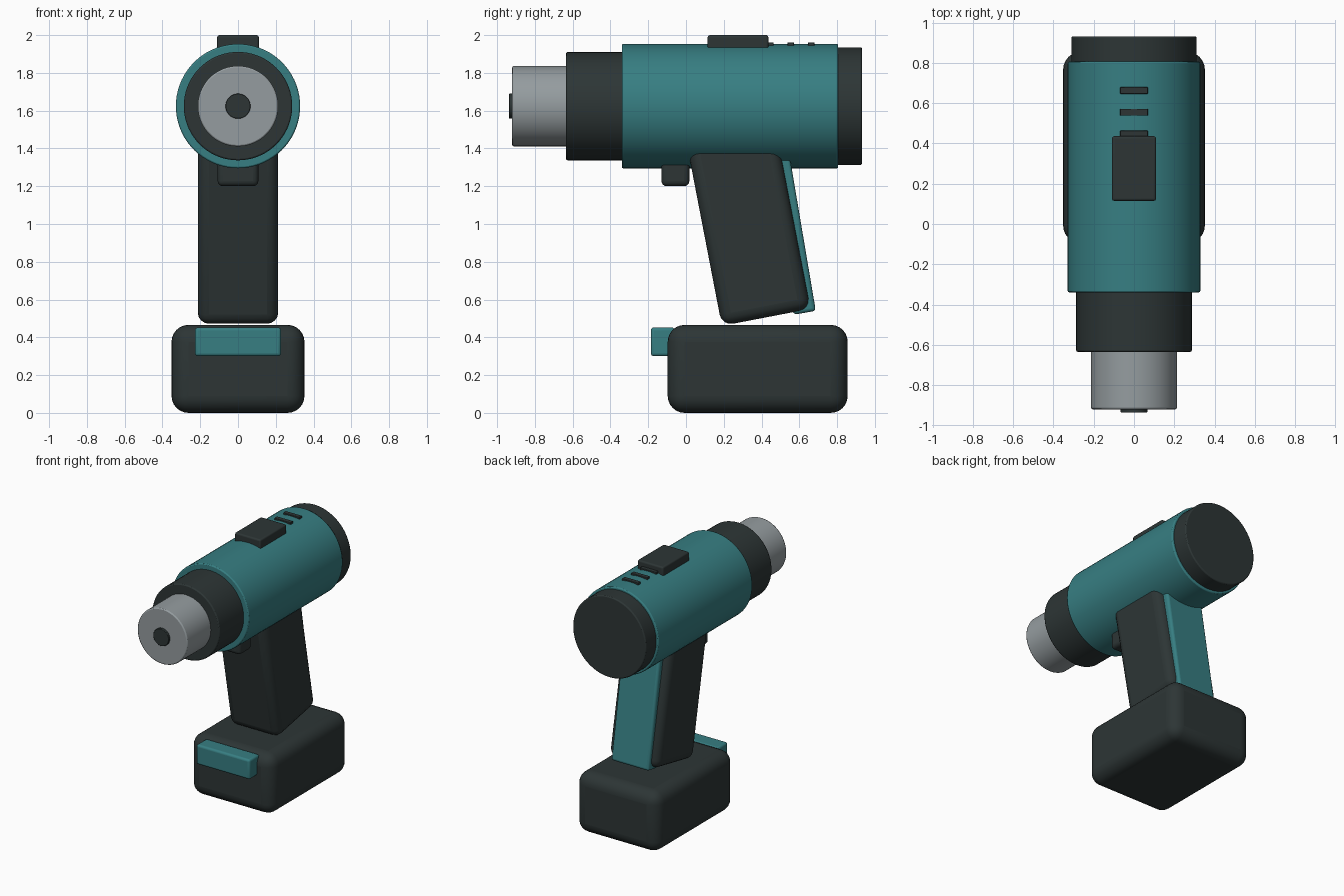
import bpy, math
from mathutils import Vector

if "Cube" in bpy.data.objects:
    bpy.data.objects.remove(bpy.data.objects["Cube"])


def material(name, rgb):
    m = bpy.data.materials.new(name)
    m.diffuse_color = (*rgb, 1)
    m.use_nodes = True
    m.node_tree.nodes["Principled BSDF"].inputs["Base Color"].default_value = m.diffuse_color
    return m


TEAL = material("teal plastic", (0.038, 0.21, 0.225))
DARK = material("charcoal plastic", (0.026, 0.036, 0.036))
GREY = material("grey metal", (0.30, 0.335, 0.35))
AXIS_Z = 1.624  # height of the barrel axis


def finish(ob, name, mat, bevel, segments):
    ob.name = name
    ob.data.materials.append(mat)
    if bevel:
        mod = ob.modifiers.new("rounded edges", 'BEVEL')
        mod.width, mod.segments = bevel, segments
        mod.limit_method = 'ANGLE'
        mod.angle_limit = math.radians(40)
    bpy.ops.object.shade_smooth_by_angle(angle=math.radians(35))
    return ob


def barrel(name, y0, y1, r, mat, bevel=0.008):
    """Cylinder along y on the barrel axis."""
    bpy.ops.mesh.primitive_cylinder_add(
        vertices=72, radius=r, depth=y1 - y0,
        location=(0, (y0 + y1) / 2, AXIS_Z), rotation=(math.pi / 2, 0, 0))
    return finish(bpy.context.object, name, mat, bevel, 2)


def box(name, half_x, y, z, mat, bevel, tilt=0.0, segments=4):
    """Box centred on x = 0, spanning the y and z ranges, tilted about x."""
    bpy.ops.mesh.primitive_cube_add(
        size=1, location=(0, sum(y) / 2, sum(z) / 2), rotation=(tilt, 0, 0))
    ob = bpy.context.object
    ob.scale = (2 * half_x, y[1] - y[0], z[1] - z[0])
    bpy.ops.object.transform_apply(location=False, rotation=False, scale=True)
    return finish(ob, name, mat, bevel, segments)


def leaning_box(name, half_x, depth, length, base, tilt, mat, bevel):
    """Box whose bottom centre sits at base (y, z), leaning forward by tilt."""
    cy = base[0] - math.sin(tilt) * length / 2
    cz = base[1] + math.cos(tilt) * length / 2
    return box(name, half_x, (cy - depth / 2, cy + depth / 2),
               (cz - length / 2, cz + length / 2), mat, bevel, tilt)


# Barrel: housing, front collar, nozzle, outlet, rear cap
barrel("main_housing", -0.34, 0.806, 0.329, TEAL)
barrel("front_collar", -0.635, -0.30, 0.287, DARK)
barrel("nozzle", -0.92, -0.60, 0.213, GREY)
barrel("nozzle_outlet", -0.937, -0.90, 0.066, DARK, 0.003)
barrel("rear_cap", 0.78, 0.932, 0.311, DARK)

# Top switch and vent slots
box("top_switch", 0.11, (0.115, 0.436), (1.90, 2.0), DARK, 0.012)
for i in range(3):
    y = 0.447 + 0.108 * i
    box(f"vent_slot_{i + 1}", 0.069, (y - 0.017, y + 0.017), (1.92, 1.962), DARK, 0.004)

# Handle with rear grip strip and trigger
leaning_box("handle", 0.213, 0.479, 1.08, (0.425, 0.506), math.radians(10.9), DARK, 0.06)
leaning_box("rear_grip_strip", 0.16, 0.12, 0.95, (0.628, 0.53), math.radians(9.6), TEAL, 0.018)
box("trigger", 0.108, (-0.13, 0.018), (1.20, 1.40), DARK, 0.028)

# Battery pack and release latch
box("battery_pack", 0.352, (-0.097, 0.856), (0.0, 0.466), DARK, 0.09, segments=6)
box("battery_latch", 0.228, (-0.186, -0.06), (0.30, 0.452), TEAL, 0.016)
